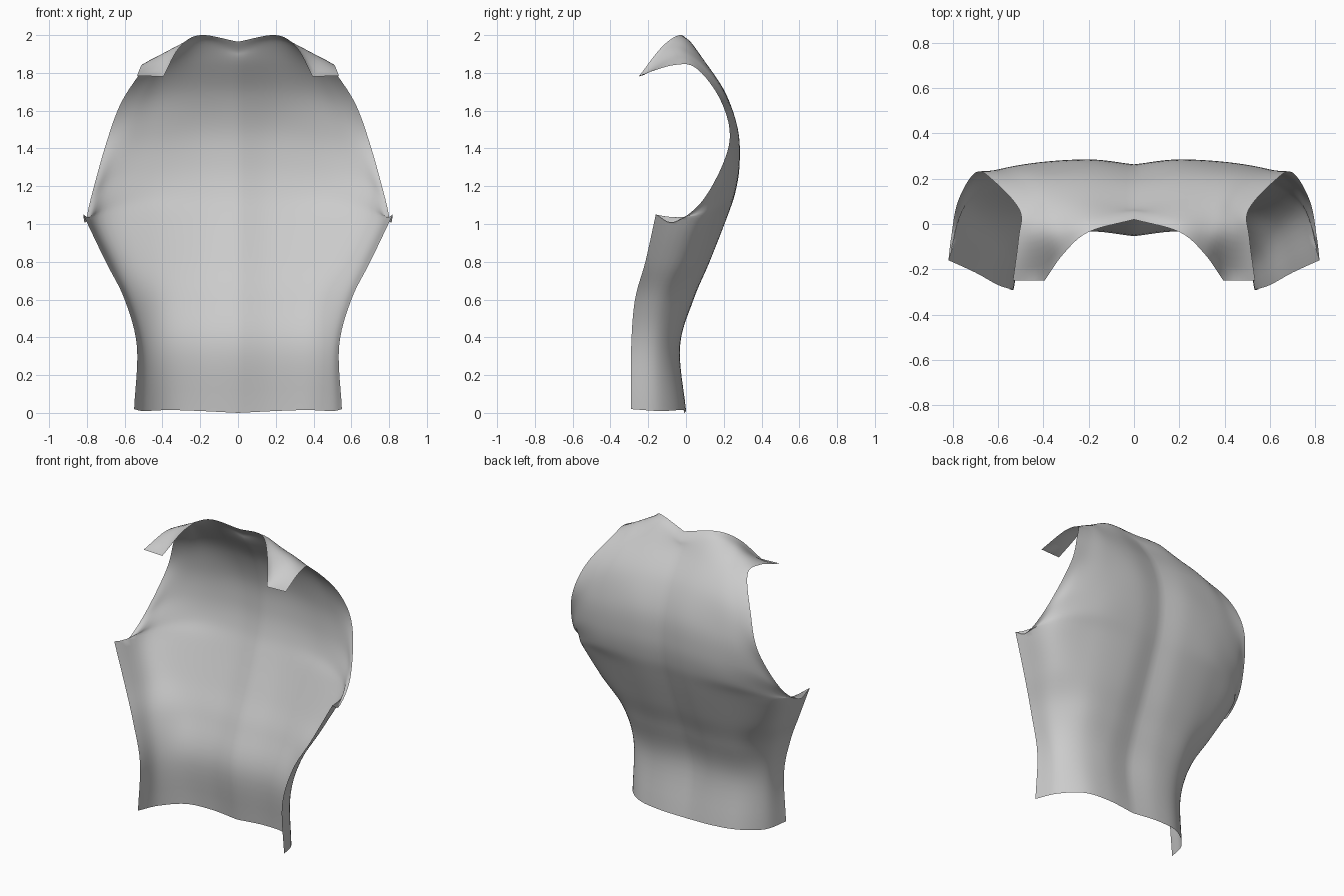
import bpy, bmesh
from mathutils import Vector

if "Cube" in bpy.data.objects:
    bpy.data.objects.remove(bpy.data.objects["Cube"])

# Half cross-sections, hem to armpit: ridge, flank, corner, outer edge
torso = [
    [(.2, 0, .01), (.37, -.03, .015), (.50, -.14, .01), (.55, -.29, .02)],
    [(.2, -.032, .35), (.38, -.06, .35), (.50, -.15, .35), (.535, -.29, .35)],
    [(.2, .04, .6), (.41, .01, .6), (.555, -.11, .6), (.60, -.27, .6)],
    [(.2, .125, .8), (.45, .09, .8), (.64, -.01, .8), (.70, -.215, .8)],
    [(.2, .215, 1.03), (.48, .18, 1.03), (.73, .07, 1.01), (.82, -.16, 1.05)],
]
# Sections whose outer edge follows the armhole, ending in the shoulder tab
shoulder = [
    [(.2, .262, 1.17), (.48, .235, 1.15), (.71, .13, 1.1), (.808, -.06, 1.01)],
    [(.2, .284, 1.32), (.46, .265, 1.3), (.67, .205, 1.25), (.778, .1, 1.14)],
    [(.2, .275, 1.5), (.44, .262, 1.48), (.60, .24, 1.45), (.70, .228, 1.42)],
    [(.2, .21, 1.69), (.4, .21, 1.68), (.53, .2, 1.65), (.62, .19, 1.64)],
    [(.2, .1, 1.86), (.36, .1, 1.84), (.44, .09, 1.82), (.505, .06, 1.82)],
    [(.2, .02, 1.965), (.34, -.02, 1.93), (.43, -.05, 1.885), (.51, -.06, 1.842)],
    [(.2, -.035, 2.0), (.31, -.13, 1.935), (.395, -.25, 1.78), (.535, -.25, 1.785)],
]
rows = torso + shoulder
STEPS = 6


def spline(points, corner=None):
    """Smooth curve through points, with an optional sharp corner."""
    p = [Vector(q) for q in points]
    out = [p[0]]
    for i in range(len(p) - 1):
        a, b = p[i], p[i + 1]
        before = p[i - 1] if i > 0 and i != corner else 2 * a - b
        after = p[i + 2] if i + 2 < len(p) and i + 1 != corner else 2 * b - a
        for k in range(1, STEPS + 1):
            t = k / STEPS
            out.append(.5 * (2 * a + (b - before) * t
                             + (2 * before - 5 * a + 4 * b - after) * t ** 2
                             + (3 * a - before - 3 * b + after) * t ** 3))
    return out


# Spine groove sits slightly in front of the ridge, dipping at the neckline
spine = [(0, r[0][1] - .022, r[0][2]) for r in rows]
spine[0] = (0, -.01, 0)
spine[-2:] = [(0, .055, 1.915), (0, .02, 1.965)]

# Loft up the columns first, then across each section
columns = [spline(spine)]
for c in range(4):
    columns.append(spline([r[c] for r in rows], corner=4 if c == 3 else None))
sections = list(zip(*columns))
grid = [spline(s, corner=3 if i == len(sections) - 1 else None)
        for i, s in enumerate(sections)]

# Open shell, right half
bm = bmesh.new()
verts = [[bm.verts.new(p) for p in line] for line in grid]
for low, high in zip(verts, verts[1:]):
    for j in range(len(low) - 1):
        bm.faces.new((low[j], high[j], high[j + 1], low[j + 1]))
mesh = bpy.data.meshes.new("back_plate")
bm.to_mesh(mesh)
bm.free()
plate = bpy.data.objects.new("back_plate", mesh)
bpy.context.collection.objects.link(plate)

# Mirror to the left half and shade smooth
mirror = plate.modifiers.new("mirror", 'MIRROR')
mirror.use_clip = True
bpy.context.view_layer.objects.active = plate
plate.select_set(True)
bpy.ops.object.modifier_apply(modifier="mirror")
bpy.ops.object.shade_smooth_by_angle(angle=.7)
